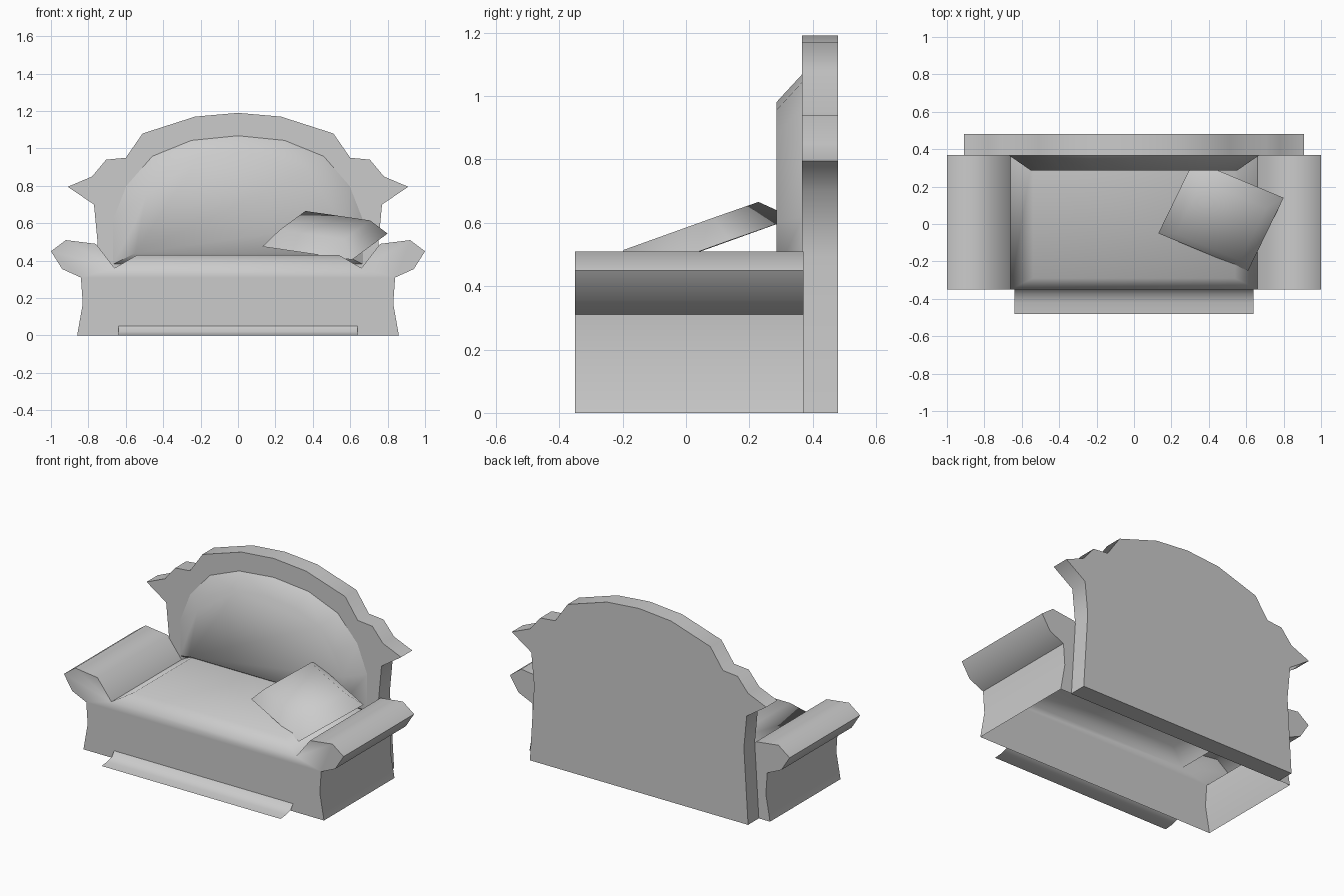
import bpy
import bmesh
import math
from mathutils import Vector

cube = bpy.data.objects.get("Cube")
if cube:
    bpy.data.objects.remove(cube, do_unlink=True)

fabric = bpy.data.materials.new("grey fabric")
fabric.use_nodes = True
GREY = (0.6, 0.6, 0.6, 1)
fabric.diffuse_color = GREY
fabric.node_tree.nodes["Principled BSDF"].inputs["Base Color"].default_value = GREY


def finish(bm, name, angle):
    bmesh.ops.remove_doubles(bm, verts=bm.verts, dist=0.0005)
    bmesh.ops.recalc_face_normals(bm, faces=bm.faces)
    mesh = bpy.data.meshes.new(name)
    bm.to_mesh(mesh)
    bm.free()
    mesh.materials.append(fabric)
    obj = bpy.data.objects.new(name, mesh)
    bpy.context.collection.objects.link(obj)
    bpy.ops.object.select_all(action='DESELECT')
    obj.select_set(True)
    bpy.context.view_layer.objects.active = obj
    bpy.ops.object.shade_smooth_by_angle(angle=math.radians(angle))
    return obj


def mirrored(half):
    """Complete a right-hand outline with its reflection in x."""
    return half + [(-x, z) for x, z in reversed(half) if x > 0]


def ring(bm, outline, y):
    return [bm.verts.new((x, y, z)) for x, z in outline]


def bridge(bm, a, b, closed=True):
    n = len(a)
    for i in range(n if closed else n - 1):
        j = (i + 1) % n
        bm.faces.new((a[i], a[j], b[j], b[i]))


# Body shell: scrolled arms and front, open underneath
front, back = -0.35, 0.37
arm = [(0.86, 0), (0.83, 0.17), (0.84, 0.31), (0.94, 0.355), (1.0, 0.45),
       (0.92, 0.51), (0.76, 0.49), (0.66, 0.36)]
bm = bmesh.new()
body_front = ring(bm, mirrored(arm), front)
body_back = ring(bm, mirrored(arm), back)
n = len(arm)
for s in (slice(0, n), slice(n, 2 * n)):
    bridge(bm, body_front[s], body_back[s], closed=False)
bm.faces.new(body_front)
bm.faces.new(body_back)

# Seat with a sloped border at the front and both sides
fr, br = body_front[n - 1], body_back[n - 1]
fl, bl = body_front[n], body_back[n]
seat = [bm.verts.new((x, y, 0.43)) for x, y in
        ((0.54, -0.29), (0.54, back), (-0.54, back), (-0.54, -0.29))]
bm.faces.new(seat)
bm.faces.new((fr, br, seat[1], seat[0]))
bm.faces.new((fl, bl, seat[2], seat[3]))
bm.faces.new((fr, seat[0], seat[3], fl))
finish(bm, "sofa_body", 60)

# Tall shaped back panel
half = [(0, 1.19), (0.23, 1.17), (0.51, 1.08), (0.6, 0.95), (0.705, 0.94),
        (0.78, 0.85), (0.91, 0.795), (0.77, 0.7), (0.75, 0.49), (0.78, 0)]
bm = bmesh.new()
a = ring(bm, mirrored(half), 0.366)
b = ring(bm, mirrored(half), 0.48)
bridge(bm, a, b)
bm.faces.new(a)
bm.faces.new(b)
finish(bm, "back_panel", 60)

# Arched back cushion tapering towards the front
outer = [(0, 1.07), (0.25, 1.045), (0.46, 0.96), (0.6, 0.8), (0.67, 0.62), (0.67, 0.38)]
inner = [(0, 0.98), (0.21, 0.955), (0.38, 0.88), (0.49, 0.75), (0.55, 0.6), (0.55, 0.44)]
bm = bmesh.new()
a = ring(bm, mirrored(outer), 0.368)
b = ring(bm, mirrored(inner), 0.285)
bridge(bm, a, b)
bm.faces.new(b)
finish(bm, "back_cushion", 60)

# Fabric skirt flaring onto the floor
bm = bmesh.new()
rows = [ring(bm, [(-0.64, z), (0.64, z)], y) for y, z in
        ((-0.351, 0.05), (-0.375, 0.02), (-0.42, 0.006), (-0.48, 0.001))]
for a, b in zip(rows, rows[1:]):
    bridge(bm, a, b, closed=False)
finish(bm, "front_skirt", 60)

# Tilted throw pillow: square base with a smaller raised top
centre = Vector((0.465, 0.045, 0.51))
u = Vector((0.24, -0.1, -0.035))
v = Vector((0.095, 0.195, 0.07))
normal = u.cross(v).normalized()
bm = bmesh.new()
corners = [u * i + v * j for i, j in ((-1, -1), (1, -1), (1, 1), (-1, 1))]
base = [bm.verts.new(centre + c) for c in corners]
top = [bm.verts.new(centre + c * 0.72 + normal * 0.085) for c in corners]
bridge(bm, base, top)
bm.faces.new(base)
bm.faces.new(top)
finish(bm, "throw_pillow", 70)
